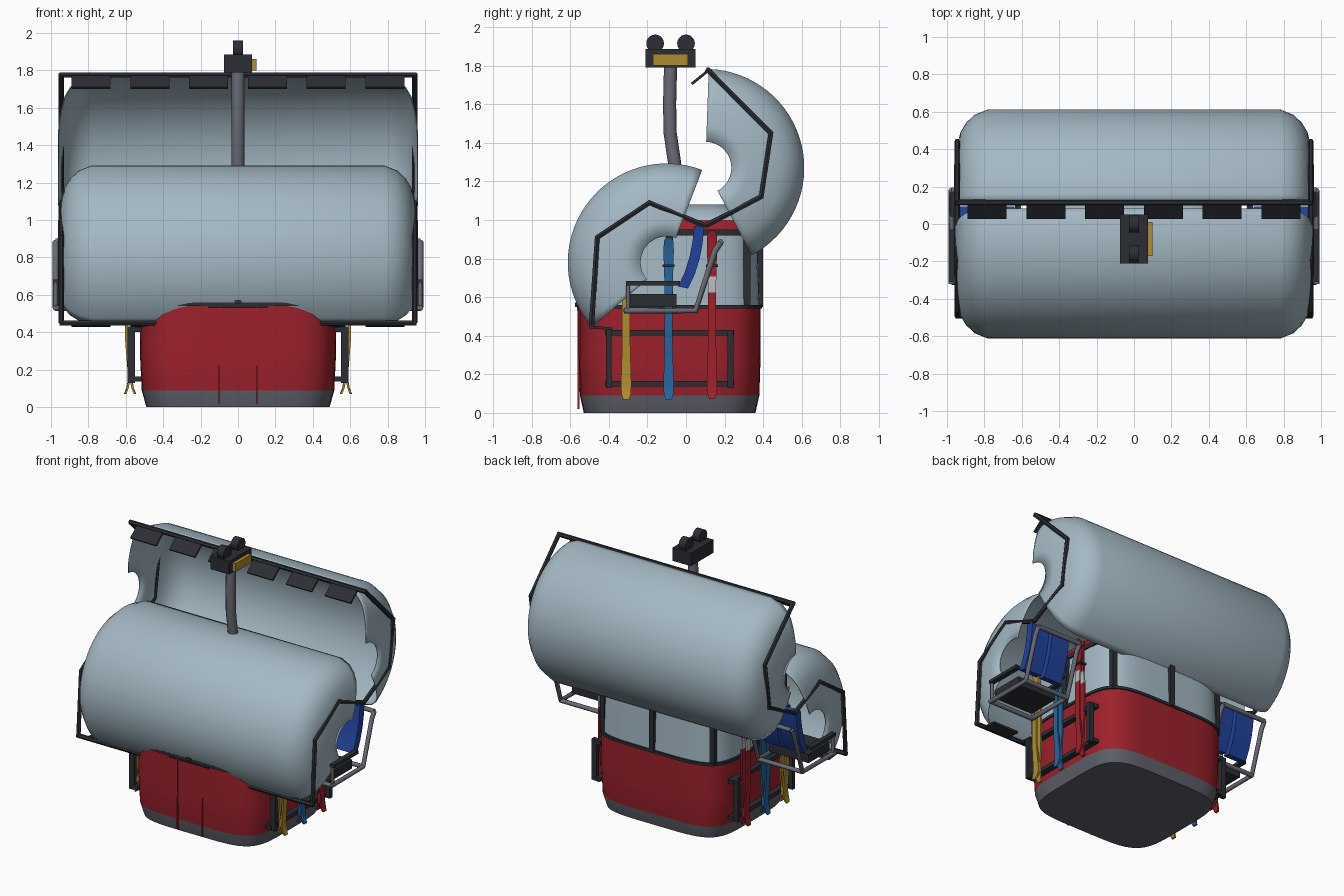
import bpy, bmesh
from math import sin, cos, pi, radians, copysign
from mathutils import Vector, Matrix

if "Cube" in bpy.data.objects:
    bpy.data.objects.remove(bpy.data.objects["Cube"])


def material(name, r, g, b):
    m = bpy.data.materials.new(name)
    m.use_nodes = True
    m.diffuse_color = (r, g, b, 1)
    m.node_tree.nodes["Principled BSDF"].inputs["Base Color"].default_value = (r, g, b, 1)
    return m


PALE = material("pale shell", 0.37, 0.48, 0.55)
RED = material("cabin red", 0.34, 0.015, 0.025)
DARK = material("dark metal", 0.025, 0.027, 0.034)
GREY = material("tube grey", 0.14, 0.15, 0.18)
BASE = material("base grey", 0.11, 0.115, 0.14)
YELLOW = material("yellow", 0.42, 0.27, 0.03)
BLUE = material("ski blue", 0.02, 0.13, 0.33)
SEAT = material("seat blue", 0.015, 0.055, 0.33)
WHITE = material("light grey", 0.5, 0.5, 0.52)


def finish(name, bm, mats, angle=35):
    bmesh.ops.recalc_face_normals(bm, faces=bm.faces)
    me = bpy.data.meshes.new(name)
    bm.to_mesh(me)
    bm.free()
    for m in mats:
        me.materials.append(m)
    ob = bpy.data.objects.new(name, me)
    bpy.context.collection.objects.link(ob)
    bpy.ops.object.select_all(action="DESELECT")
    ob.select_set(True)
    bpy.context.view_layer.objects.active = ob
    bpy.ops.object.shade_smooth_by_angle(angle=radians(angle))
    return ob


def box(name, x, y, z, mat):
    """Box from (low, high) pairs."""
    bm = bmesh.new()
    size = [b - a for a, b in (x, y, z)]
    mid = [(a + b) / 2 for a, b in (x, y, z)]
    bmesh.ops.create_cube(bm, size=1, matrix=Matrix.Translation(mid) @ Matrix.Diagonal((*size, 1)))
    return finish(name, bm, [mat])


def loft(name, rings, mats, bands=None, closed=True, caps=True):
    bm = bmesh.new()
    vs = [[bm.verts.new(p) for p in ring] for ring in rings]
    n = len(rings[0])
    for i in range(len(vs) - 1):
        for j in range(n if closed else n - 1):
            k = (j + 1) % n
            f = bm.faces.new((vs[i][j], vs[i][k], vs[i + 1][k], vs[i + 1][j]))
            f.material_index = bands[i] if bands else 0
    if caps:
        for ring, i in ((vs[0], 0), (vs[-1], -1)):
            bm.faces.new(ring).material_index = bands[i] if bands else 0
    return finish(name, bm, mats)


def tube(name, pts, r, mat, sides=1):
    cu = bpy.data.curves.new(name, "CURVE")
    cu.dimensions = "3D"
    cu.bevel_depth, cu.bevel_resolution, cu.use_fill_caps = r, sides, True
    sp = cu.splines.new("POLY")
    sp.points.add(len(pts) - 1)
    for p, q in zip(sp.points, pts):
        p.co = (*q, 1)
    tmp = bpy.data.objects.new(name, cu)
    bm = bmesh.new()
    bpy.context.collection.objects.link(tmp)
    me = bpy.data.meshes.new_from_object(tmp.evaluated_get(bpy.context.evaluated_depsgraph_get()))
    bm.from_mesh(me)
    bpy.data.objects.remove(tmp)
    bpy.data.meshes.remove(me)
    for f in bm.faces:
        f.material_index = 0
    return finish(name, bm, [mat], 50)


# Cabin: stacked rounded-square rings
CY = -0.085


def outline(t, a, b):
    c, s = cos(t), sin(t)
    return a * copysign(abs(c) ** 0.42, c), CY + b * copysign(abs(s) ** 0.42, s)


def ring(z, a, b, n=64):
    return [(*outline(2 * pi * i / n, a, b), z) for i in range(n)]


levels = [(0, .49, .445), (.09, .515, .465), (.3, .525, .472), (.54, .522, .472), (.54, .53, .48),
          (.56, .53, .48), (.56, .515, .467), (.92, .5, .455), (.92, .51, .465), (.95, .51, .465),
          (.95, .5, .455), (1.0, .48, .435), (1.05, .43, .385), (1.08, .34, .3)]
loft("cabin", [ring(*l) for l in levels], [BASE, RED, DARK, PALE],
     [0, 1, 1, 2, 2, 2, 3, 2, 2, 2, 1, 3, 3])

# Window pillars at the corners and mid sides
for i in range(8):
    x, y = outline(i * pi / 4, .513, .465)
    box("window_pillar", (x - .018, x + .018), (y - .018, y + .018), (.55, .93), DARK)

# Front door rails and latch
for x in (-.1, .1):
    box("door_rail", (x - .005, x + .005), (-.562, -.552), (.02, .54), RED)
box("door_track", (-.16, .16), (-.566, -.55), (.53, .538), DARK)
box("door_latch", (-.014, .014), (-.575, -.55), (.55, .572), DARK)

# Two bubble covers, swept around an x axis with a notched hub
half = [(.96, .135), (.958, .22), (.945, .31), (.925, .39), (.895, .44), (.85, .482), (.78, .51)]
profile = half + [(-x, r) for x, r in reversed(half)]


def bubble(name, cy, cz, a0, a1, n=32):
    rings = []
    for i in range(n + 1):
        t = radians(a0 + (a1 - a0) * i / n)
        rings.append([(x, cy + r * cos(t), cz + r * sin(t)) for x, r in profile])
    ob = loft(name, rings, [PALE], closed=False, caps=False)
    mod = ob.modifiers.new("thickness", "SOLIDIFY")
    mod.thickness, mod.offset = .006, 0


bubble("front_bubble", -.1, .78, 69, 221)
bubble("rear_bubble", .1, 1.27, -62, 88)

# Bubble frame bars
for s in (-1, 1):
    x = .945 * s
    tube("front_bubble_arm", [(x, -.49, .45), (x, -.46, .91), (x, -.19, 1.09), (x, .1, .97)], .016, DARK)
    tube("rear_bubble_arm", [(x, .1, .97), (x, .39, 1.12), (x, .44, 1.45), (x, .11, 1.78)], .016, DARK)
tube("front_cross_bar", [(-.955, -.49, .45), (.955, -.49, .45)], .016, DARK)
tube("rear_cross_bar", [(-.955, .115, 1.775), (.955, .115, 1.775)], .016, DARK)


def flap(name, x, start, end):
    w = .104
    offset = Vector((0, start[1] - end[1], end[0] - start[0])).normalized() * .007
    def section(p):
        c = Vector((x, *p))
        side = Vector((w, 0, 0))
        return [c - side - offset, c + side - offset, c + side + offset, c - side + offset]
    loft(name, [section(start), section(end)], [DARK])


for i in range(6):
    x = -.785 + .314 * i
    flap("rear_flap", x, (.11, 1.77), (.03, 1.705))
    flap("front_flap", x, (-.49, .445), (-.38, .435))

# Hanger arm and cable grip
tube("hanger_arm", [(0, -.04, 1.05), (0, -.06, 1.3), (0, -.082, 1.45), (0, -.085, 1.6), (0, -.08, 1.8)],
     .034, GREY, 4)
box("grip_body", (-.075, .075), (-.21, .05), (1.79, 1.885), DARK)
box("grip_plate", (.07, .1), (-.17, .01), (1.8, 1.86), YELLOW)
for y in (-.16, 0):
    bm = bmesh.new()
    bmesh.ops.create_cone(bm, cap_ends=True, segments=20, radius1=.046, radius2=.046, depth=.055,
                          matrix=Matrix.Translation((0, y, 1.915)) @ Matrix.Rotation(pi / 2, 4, "Y"))
    finish("grip_wheel", bm, [DARK])

# Paired skis: (height, bow away from the pair centre, half width)
ski_line = [(.07, .026, .016), (.1, .014, .025), (.15, .004, .027), (.35, .02, .021), (.6, .02, .021),
            (.68, .016, .022), (.84, .005, .027), (.89, .018, .024), (.91, .024, .014)]


def ski(y, mat, side, face, lift):
    def section(z, bow, w):
        c, d = side * (.577 + face * bow), side * face * .006
        return [(c - d, y - w, z + lift * z), (c - d, y + w, z + lift * z),
                (c + d, y + w, z + lift * z), (c + d, y - w, z + lift * z)]
    bands = [1 if mat == RED and z == .6 else 0 for z, _, _ in ski_line[:-1]]
    loft("ski", [section(*p) for p in ski_line], [mat, WHITE], bands)


for s in (-1, 1):
    def sx(a, b):
        return tuple(sorted((a * s, b * s)))

    for y, mat, lift in ((-.31, YELLOW, 0), (-.09, BLUE, 0), (.135, RED, .04)):
        for face in (-1, 1):
            ski(y, mat, s, face, lift)
        box("ski_strap", sx(.55, .605), (y - .031, y + .031), (.755, .77), DARK)

    # Ski rack
    for y in (-.4, .23):
        box("rack_post", sx(.55, .59), (y - .015, y + .015), (.13, .43), DARK)
    for z in (.15, .415):
        box("rack_rail", sx(.515, .56), (-.42, .25), (z - .014, z + .014), DARK)

    # Side chair: tubular frame, cushion, two curved backs, armrest
    inner, outer = .62 * s, .975 * s
    for x in (inner, outer):
        tube("chair_frame", [(x, .18, .885), (x, .15, .84), (x, .05, .53), (x, -.32, .53)], .016, GREY, 2)
        tube("arm_post", [(x, -.3, .53), (x, -.3, .67)], .011, GREY, 2)
        box("armrest", (x - .018, x + .018), (-.31, -.03), (.66, .683), DARK)
    for y, z in ((.18, .885), (.05, .53), (-.31, .53)):
        tube("chair_cross_bar", [(inner, y, z), (outer, y, z)], .016, GREY, 2)
    box("seat_cushion", sx(.64, .955), (-.29, -.05), (.55, .615), DARK)
    for a, b in ((.64, .785), (.81, .955)):
        rings = []
        for y, z in ((-.015, .655), (.02, .73), (.045, .81), (.06, .89), (.068, .97)):
            rings.append([(a * s, y - .026, z), (b * s, y - .026, z),
                          (b * s, y + .026, z - .01), (a * s, y + .026, z - .01)])
        loft("seat_back", rings, [SEAT])
